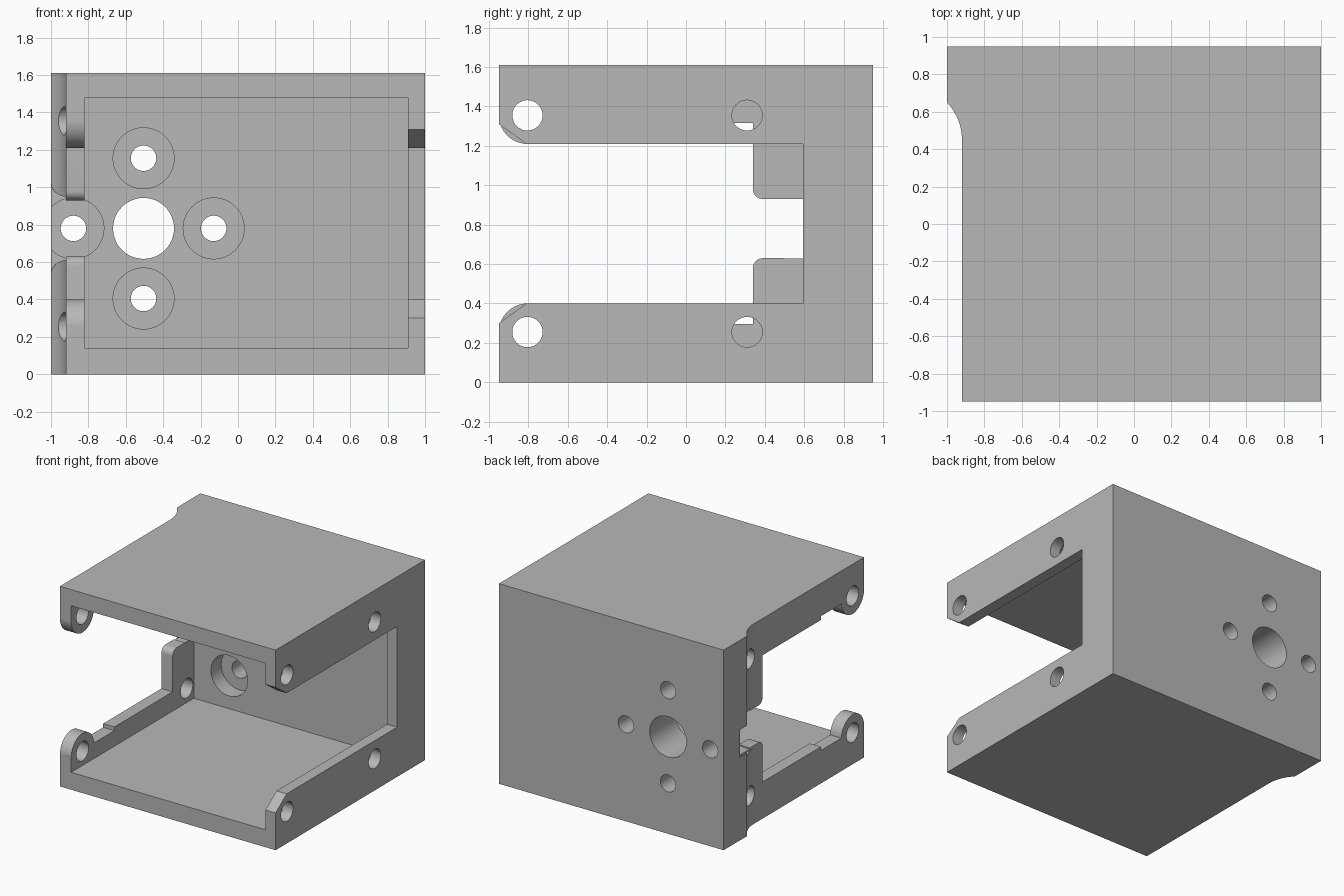
import bpy, bmesh
from math import radians, sin, cos

cube = bpy.data.objects.get("Cube")
if cube:
    bpy.data.objects.remove(cube, do_unlink=True)

MID = 0.805          # height of the mirror line between the two side arms
BACK = 0.61          # inner face of the back wall

grey = bpy.data.materials.new("plain grey")
grey.use_nodes = True
grey.diffuse_color = (0.48, 0.48, 0.48, 1)
grey.node_tree.nodes["Principled BSDF"].inputs["Base Color"].default_value = grey.diffuse_color


def arc(cx, cy, r, start, end, n=12):
    angles = [radians(start + (end - start) * i / n) for i in range(n + 1)]
    return [(cx + r * cos(a), cy + r * sin(a)) for a in angles]


def circle(cx, cy, r):
    return arc(cx, cy, r, 0, 360, 48)[:-1]


def rect(a0, b0, a1, b1):
    return [(a0, b0), (a1, b0), (a1, b1), (a0, b1)]


def prism(name, profile, axis, low, high):
    """Extrude a closed profile along one axis."""
    place = {"X": lambda a, b, d: (d, a, b),
             "Y": lambda a, b, d: (a, d, b),
             "Z": lambda a, b, d: (a, b, d)}[axis]
    bm = bmesh.new()
    bottom = [bm.verts.new(place(a, b, low)) for a, b in profile]
    top = [bm.verts.new(place(a, b, high)) for a, b in profile]
    bm.faces.new(bottom)
    bm.faces.new(top)
    for i in range(len(profile)):
        j = (i + 1) % len(profile)
        bm.faces.new((bottom[i], bottom[j], top[j], top[i]))
    bmesh.ops.recalc_face_normals(bm, faces=bm.faces)
    mesh = bpy.data.meshes.new(name)
    bm.to_mesh(mesh)
    bm.free()
    mesh.materials.append(grey)
    obj = bpy.data.objects.new(name, mesh)
    bpy.context.collection.objects.link(obj)
    return obj


def cut(profile, axis, low, high):
    """Subtract a prism from the housing and discard the cutter."""
    cutter = prism("cutter", profile, axis, low, high)
    cutter.hide_render = True
    mod = housing.modifiers.new("cut", "BOOLEAN")
    mod.operation = "DIFFERENCE"
    mod.solver = "EXACT"
    mod.object = cutter
    bpy.context.view_layer.objects.active = housing
    bpy.ops.object.modifier_apply(modifier=mod.name)
    bpy.data.objects.remove(cutter, do_unlink=True)


# Outer block with a flared rear corner
outline = [(-0.92, -0.95), (1, -0.95), (1, 0.95), (-1, 0.95)]
outline += arc(-1.21, 0.45, 0.29, 43.6, 0)
housing = prism("motor_housing", outline, "Z", 0, 1.61)

# Main cavity, open at the front
cut(rect(-0.82, 0.14, 0.91, 1.48), "Y", -1.2, BACK)

# Window in the plain side wall, chamfered at the mouth
lower = [(-1.1, 0.193), (-0.81, 0.40), (0.595, 0.40)]
cut(lower + [(y, 2 * MID - z) for y, z in reversed(lower)], "X", 0.8, 1.2)

# Opening in the other wall, leaving round lugs and rear tabs
lug = [(-1.1, 0.265)] + arc(-0.805, 0.255, 0.145, 176, 4, 24)
lug += [(-0.40, 0.265), (-0.40, 0.295), (0.34, 0.295)]
tab = arc(0.39, 0.58, 0.05, 180, 90, 8) + [(0.595, 0.63)]
opening = lug + tab
opening += [(y, 1.56 - z) for y, z in reversed(tab)]
opening += [(y, 2 * MID - z) for y, z in reversed(lug)]
cut(opening, "X", -1.2, -0.815)

# Rounded relief in the flare beside the tabs
relief = [(-1.1, 0.53)] + arc(-0.92, 0.53, 0.08, 180, 90)
cut(relief + [(x, 1.56 - z) for x, z in reversed(relief)], "Y", 0.3, 0.65)

# Cover screw holes in the side walls
for z in (0.255, 2 * MID - 0.255):
    cut(circle(-0.805, z, 0.077), "X", -1.2, 1.2)
    cut(circle(0.31, z, 0.077), "X", 0.8, 1.2)
    cut(circle(0.52, z, 0.077), "X", -1.2, -0.8)

# Shaft bore and four counterbored mounting holes in the back wall
cut(circle(-0.505, 0.78, 0.163), "Y", 0.5, 1.2)
for dx, dz in ((1, 0), (-1, 0), (0, 1), (0, -1)):
    x, z = -0.505 + 0.375 * dx, 0.78 + 0.375 * dz
    cut(circle(x, z, 0.163), "Y", 0.5, 0.74)
    cut(circle(x, z, 0.068), "Y", 0.6, 1.2)

bpy.ops.object.select_all(action="DESELECT")
housing.select_set(True)
bpy.context.view_layer.objects.active = housing
bpy.ops.object.shade_smooth_by_angle(angle=radians(30))
